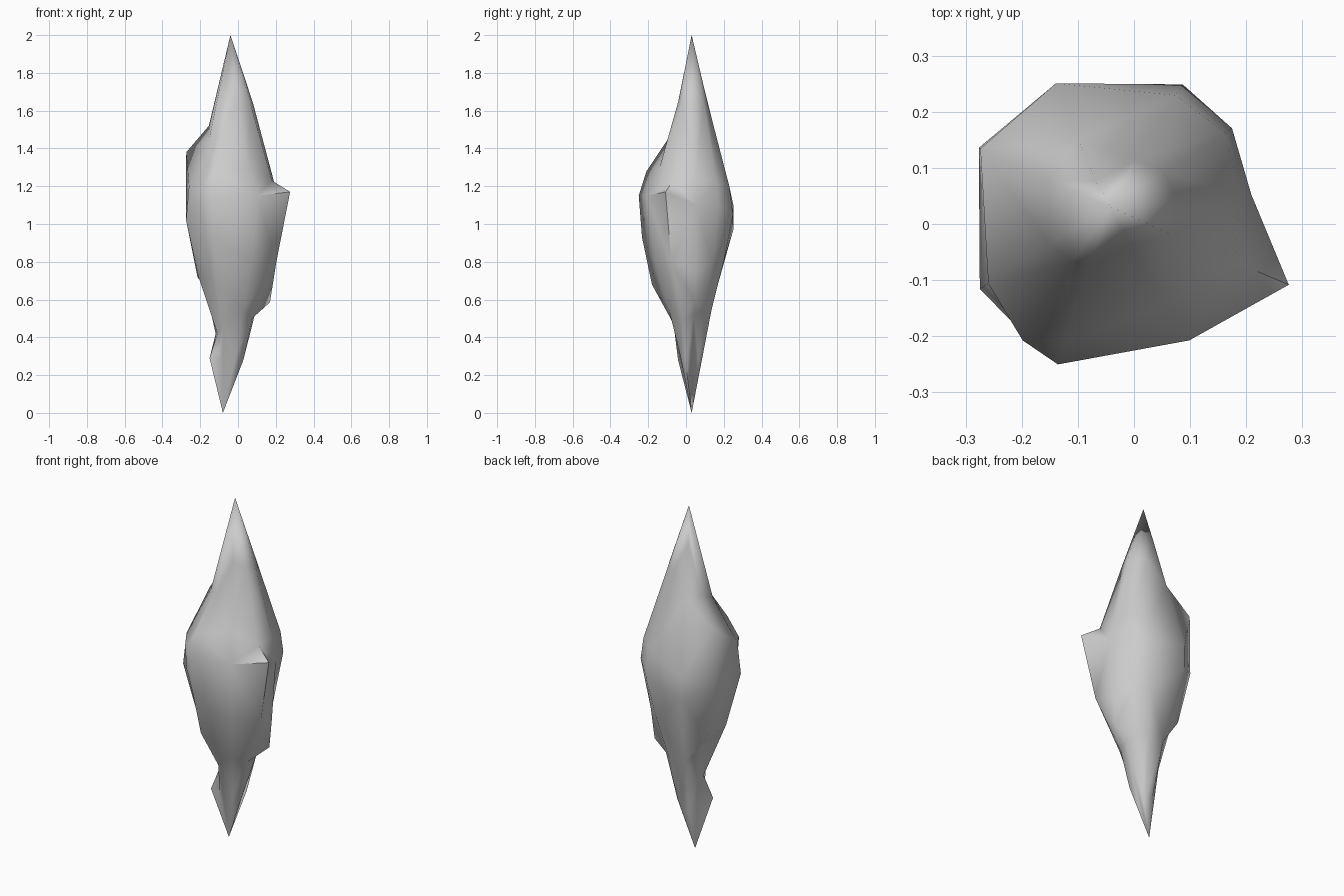
import bpy, bmesh, math

if "Cube" in bpy.data.objects:
    bpy.data.objects.remove(bpy.data.objects["Cube"])

# Crystal shard: ridge profiles (height, radius) fanned around a vertical axis
CX, CY = -0.05, 0.03
ridges = {
    -23: [(1.64, .125), (1.23, .25), (1.17, .354), (.80, .275), (.50, .135), (.28, .085)],
    5:   [(1.64, .13), (1.23, .24), (1.10, .26), (.75, .235), (.585, .22), (.52, .14)],
    32:  [(1.64, .12), (1.22, .25), (1.10, .265), (.80, .21), (.55, .13), (.28, .07)],
    58:  [(1.64, .10), (1.20, .235), (1.05, .258), (.80, .20), (.55, .125), (.22, .05)],
    112: [(1.80, .05), (1.50, .13), (1.10, .238), (.97, .238), (.55, .11), (.22, .045)],
    155: [(1.52, .115), (1.38, .247), (1.03, .25), (.72, .182), (.66, .135), (.42, .075)],
    213: [(1.46, .12), (1.20, .25), (1.02, .268), (.72, .19), (.42, .07), (.29, .12)],
    238: [(1.47, .115), (1.18, .28), (1.04, .27), (.72, .19), (.43, .08), (.28, .085)],
    253: [(1.48, .11), (1.28, .25), (1.15, .293), (.93, .275), (.68, .22), (.47, .10)],
    302: [(1.66, .08), (1.30, .20), (1.15, .28), (.80, .23), (.54, .14), (.30, .07)],
}

bm = bmesh.new()
top = bm.verts.new((-0.04, 0.03, 2.0))
bottom = bm.verts.new((-0.08, 0.03, 0.0))
spokes = []
for deg, profile in ridges.items():
    a = math.radians(deg)
    spokes.append([bm.verts.new((CX + r * math.cos(a), CY + r * math.sin(a), z))
                   for z, r in profile])

# Skin neighbouring ridges, closing on the two tips
for i, left in enumerate(spokes):
    right = spokes[(i + 1) % len(spokes)]
    bm.faces.new((top, left[0], right[0]))
    for k in range(len(left) - 1):
        bm.faces.new((left[k], left[k + 1], right[k + 1], right[k]))
    bm.faces.new((left[-1], bottom, right[-1]))
bmesh.ops.triangulate(bm, faces=bm.faces[:], quad_method='SHORT_EDGE')
bmesh.ops.recalc_face_normals(bm, faces=bm.faces[:])

mesh = bpy.data.meshes.new("crystal_shard")
bm.to_mesh(mesh)
bm.free()
shard = bpy.data.objects.new("crystal_shard", mesh)
bpy.context.collection.objects.link(shard)

# Soft facets with the strongest ledges kept sharp
bpy.context.view_layer.objects.active = shard
shard.select_set(True)
bpy.ops.object.shade_smooth_by_angle(angle=math.radians(60))
